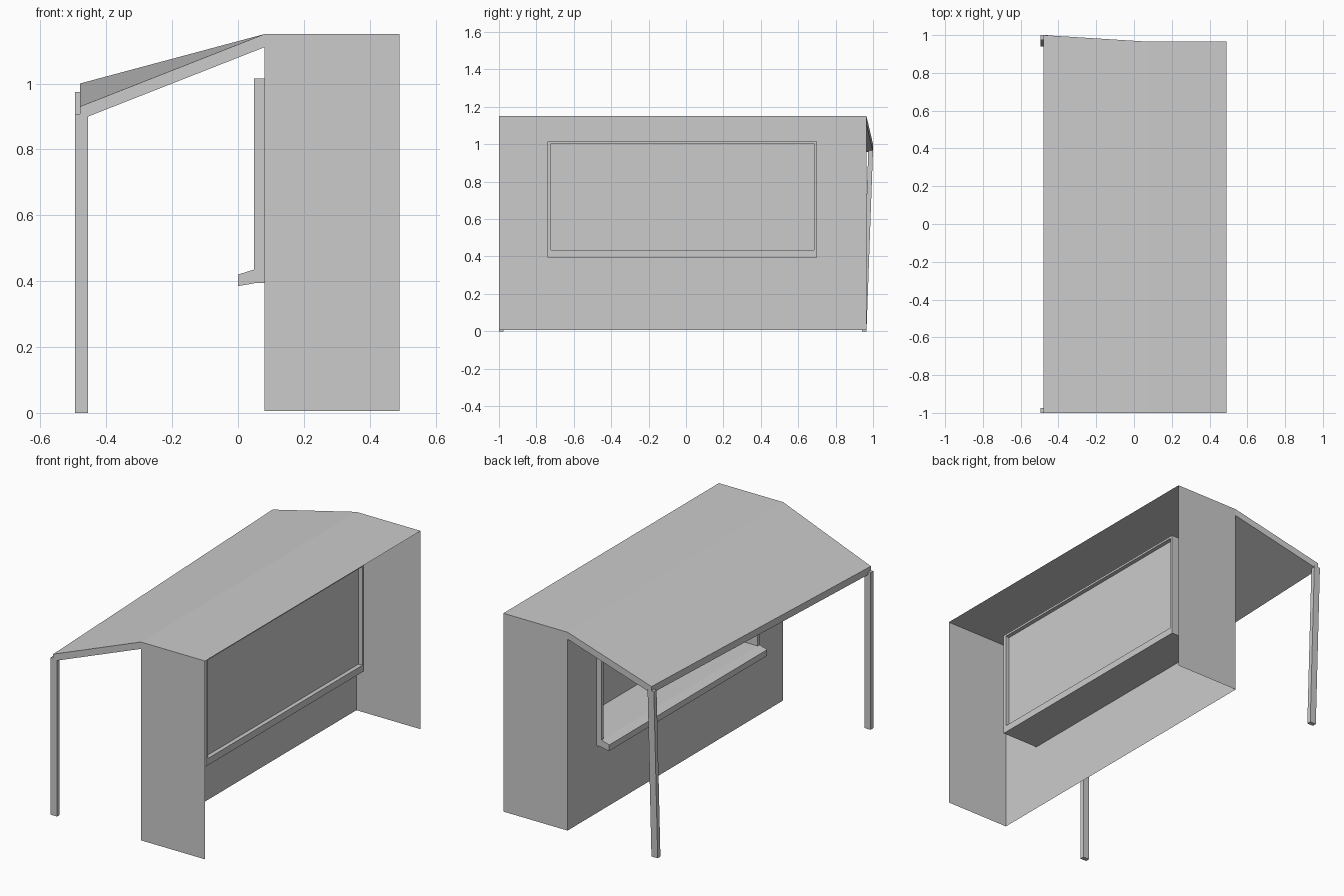
import bpy, bmesh

if "Cube" in bpy.data.objects:
    bpy.data.objects.remove(bpy.data.objects["Cube"])

WX, BX = 0.08, 0.49            # front wall plane, open rear edge
Y0, Y1 = -1.0, 0.965           # side walls
Z0, Z1 = 0.006, 1.15           # wall foot, roof height


def mesh(name, verts, faces):
    bm = bmesh.new()
    vs = [bm.verts.new(v) for v in verts]
    for f in faces:
        bm.faces.new([vs[i] for i in f])
    bmesh.ops.recalc_face_normals(bm, faces=bm.faces)
    me = bpy.data.meshes.new(name)
    bm.to_mesh(me)
    bm.free()
    ob = bpy.data.objects.new(name, me)
    bpy.context.collection.objects.link(ob)
    return ob


def rect(x, y0, y1, z0, z1):
    return [(x, y0, z0), (x, y1, z0), (x, y1, z1), (x, y0, z1)]


def ring(a, b):
    """Quads joining two four-sided loops that start at index a and b."""
    return [(a + i, a + (i + 1) % 4, b + (i + 1) % 4, b + i) for i in range(4)]


def prism(name, loop_a, loop_b):
    return mesh(name, loop_a + loop_b,
                [(3, 2, 1, 0), (4, 5, 6, 7)] + ring(0, 4))


OUT = (-0.74, 0.70, 0.395, 1.015)
INN = (-0.722, 0.685, 0.435, 1.003)

# thin shell: front wall with a window hole, two side walls, flat roof
front, hole = rect(WX, Y0, Y1, Z0, Z1), rect(WX, *OUT)
rear = rect(BX, Y0, Y1, Z0, Z1)
mesh("booth_shell", front + hole + rear,
     ring(0, 4) + [(0, 3, 11, 8), (1, 9, 10, 2), (3, 2, 10, 11)])

# deep window frame running through the wall
FX0, FX1 = 0.048, 0.314
mesh("window_frame",
     rect(FX0, *OUT) + rect(FX0, *INN) + rect(FX1, *INN) + rect(FX1, *OUT),
     ring(0, 4) + ring(4, 8) + ring(8, 12) + ring(12, 0))

# window pane set just inside the rear of the frame
mesh("window_pane", rect(0.29, *INN), [(0, 1, 2, 3)])

# sloping serving ledge in front of the frame
ledge = [(FX0, 0.393), (FX0, 0.435), (0.0, 0.42), (0.0, 0.385)]
prism("serving_ledge", *[[(x, y, z) for x, z in ledge] for y in OUT[:2]])


# awning slab, slightly skewed so its far corner is higher and wider
def awning_end(y_wall, y_tip, z_tip):
    return [(WX, y_wall, Z1), (-0.48, y_tip, z_tip),
            (-0.48, y_tip, z_tip - 0.04), (WX, y_wall, Z1 - 0.04)]


prism("awning", awning_end(Y0, Y0, 0.93), awning_end(Y1, 1.0, 1.0))


# awning posts, the far one leaning outward
def post(name, y_foot, y_top, z_top):
    def section(y, z):
        return [(-0.495, y, z), (-0.455, y, z),
                (-0.455, y + 0.025, z), (-0.495, y + 0.025, z)]
    prism(name, section(y_foot, 0), section(y_top, z_top))


post("near_post", -1.0, -1.0, 0.907)
post("far_post", Y1 - 0.025, 0.975, 0.975)
